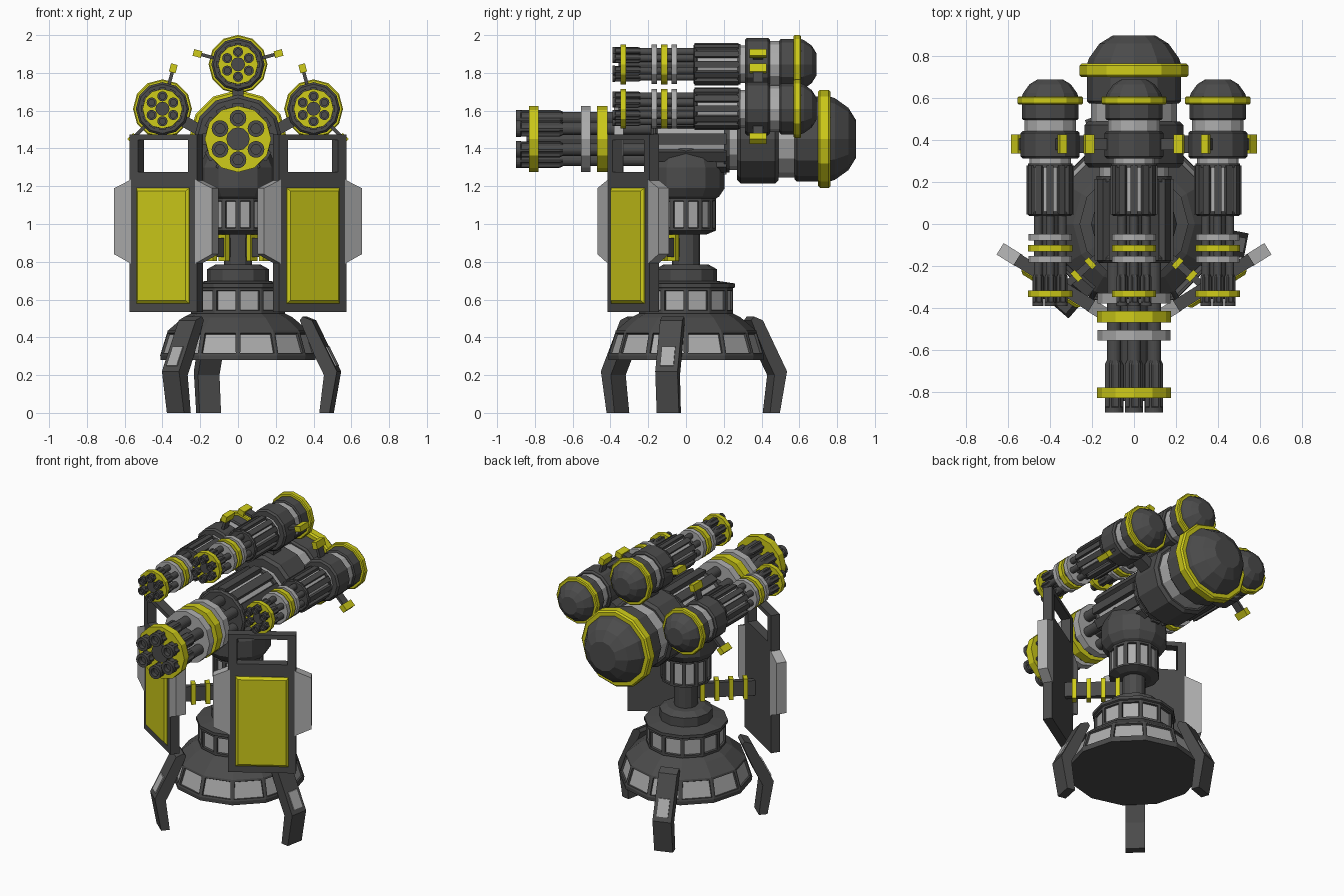
import bpy, bmesh
from math import radians, cos, sin, pi
from mathutils import Matrix, Vector

if "Cube" in bpy.data.objects:
    bpy.data.objects.remove(bpy.data.objects["Cube"])

def material(name, rgb):
    m = bpy.data.materials.new(name)
    m.diffuse_color = (*rgb, 1)
    m.use_nodes = True
    m.node_tree.nodes["Principled BSDF"].inputs["Base Color"].default_value = m.diffuse_color
    return m

DARK = material("dark_grey", (0.07, 0.07, 0.07))
LIGHT = material("light_grey", (0.42, 0.42, 0.42))
YELLOW = material("yellow", (0.62, 0.60, 0.01))
T = Matrix.Translation
I = Matrix.Identity(4)

def R(deg, axis):
    return Matrix.Rotation(radians(deg), 4, axis)

def finish(name, bm, mats, M):
    bm.transform(M)
    bmesh.ops.recalc_face_normals(bm, faces=bm.faces)
    me = bpy.data.meshes.new(name)
    bm.to_mesh(me)
    bm.free()
    for m in mats:
        me.materials.append(m)
    ob = bpy.data.objects.new(name, me)
    bpy.context.collection.objects.link(ob)
    return ob

# Revolved profile of (radius, height); "windows" lists bands given inset light panes
def lathe(name, prof, mat, M=I, n=12, windows=(), fluted=()):
    bm = bmesh.new()
    rings = []
    for i, (r, z) in enumerate(prof):
        ring = []
        for k in range(n):
            f = 0.8 if i in fluted and k % 4 > 1 else 1
            a = 2 * pi * k / n
            ring.append(bm.verts.new((r * f * cos(a), r * f * sin(a), z)))
        rings.append(ring)
    panes = []
    for i in range(len(rings) - 1):
        a, b = rings[i], rings[i + 1]
        for k in range(n):
            j = (k + 1) % n
            f = bm.faces.new((a[k], a[j], b[j], b[k]))
            if i in windows:
                panes.append(f)
    bm.faces.new(rings[0][::-1])
    bm.faces.new(rings[-1])
    bmesh.ops.recalc_face_normals(bm, faces=bm.faces)
    if panes:
        bmesh.ops.inset_individual(bm, faces=panes, thickness=0.018)
        bmesh.ops.inset_individual(bm, faces=panes, thickness=0.004, depth=-0.012)
        for f in panes:
            f.material_index = 1
    return finish(name, bm, [mat, LIGHT], M)

# Boxes given as (centre, size), joined into one object
def boxes(name, items, mat, M=I):
    bm = bmesh.new()
    for item in items:
        c, s = item[:2]
        local = item[2] if len(item) > 2 else I
        bmesh.ops.create_cube(bm, size=1, matrix=local @ T(c) @ Matrix.Diagonal((*s, 1)))
    return finish(name, bm, [mat], M)

# Polygon in the xz plane extruded along y, front face optionally bevelled
def prism(name, pts, y0, y1, mat, M=I, bevel=0):
    bm = bmesh.new()
    a = [bm.verts.new((x, y0, z)) for x, z in pts]
    b = [bm.verts.new((x, y1, z)) for x, z in pts]
    n = len(pts)
    front = bm.faces.new(a)
    bm.faces.new(b[::-1])
    for k in range(n):
        j = (k + 1) % n
        bm.faces.new((a[k], b[k], b[j], a[j]))
    bmesh.ops.recalc_face_normals(bm, faces=bm.faces)
    if bevel:
        bmesh.ops.inset_individual(bm, faces=[front], thickness=bevel, depth=bevel * 0.6)
    return finish(name, bm, [mat], M)

# Pedestal
lathe("base_skirt", [(0.41, 0.28), (0.412, 0.305), (0.372, 0.435), (0.29, 0.505), (0.24, 0.53)],
      DARK, windows=(1,))
lathe("base_ring", [(0.245, 0.52), (0.25, 0.53), (0.25, 0.66), (0.26, 0.665), (0.26, 0.685), (0.16, 0.70)],
      DARK, windows=(1,))
lathe("base_cap", [(0.165, 0.69), (0.165, 0.76), (0.12, 0.785)], DARK)
lathe("shaft", [(0.073, 0.77), (0.073, 0.97)], DARK)
lathe("swivel_ring", [(0.11, 0.945), (0.158, 0.965), (0.158, 1.135), (0.13, 1.14)], DARK, windows=(1,))
lathe("swivel_collar", [(0.15, 1.13), (0.175, 1.145), (0.205, 1.19), (0.205, 1.30), (0.16, 1.40)], DARK)

# Three legs
LEG = [(0.36, 0.51), (0.41, 0.49), (0.545, 0.22), (0.505, 0), (0.45, 0), (0.475, 0.2), (0.43, 0.29), (0.345, 0.49)]
PANE = [(0.475, 0.35), (0.487, 0.352), (0.538, 0.25), (0.525, 0.245)]
for i, ang in enumerate((-11, 109, 229)):
    M = R(ang, 'Z')
    prism(f"leg_{i}", LEG, -0.06, 0.06, DARK, M)
    prism(f"leg_pane_{i}", PANE, -0.036, 0.036, LIGHT, M)

# Gun, long axis on y; the small guns are 0.6 scale copies with side knobs
def gun(name, pos, roll=0, scale=1.0, knobs=False):
    G = T(pos) @ R(-roll, 'Y') @ Matrix.Scale(scale, 4)
    A = G @ R(-90, 'X')

    def disc(part, y0, y1, r, mat, c=0.0):
        lathe(f"{name}_{part}", [(r - c, y0), (r, y0 + c), (r, y1 - c), (r - c, y1)] if c
              else [(r, y0), (r, y1)], mat, A)

    # barrel cluster
    for k in range(6):
        a = pi / 2 + k * pi / 3
        B = A @ T((0.11 * cos(a), 0.11 * sin(a), 0))
        lathe(f"{name}_barrel_{k}",
              [(0.026, -0.87), (0.026, -0.9), (0.044, -0.9), (0.044, -0.875), (0.044, -0.87),
               (0.044, -0.67), (0.034, -0.65), (0.034, -0.15)], DARK, B, n=24, fluted=(4, 5))
    disc("core", -0.845, -0.15, 0.062, DARK)
    disc("muzzle_ring", -0.83, -0.78, 0.176, YELLOW)
    disc("front_clamp", -0.555, -0.505, 0.174, LIGHT)
    disc("middle_clamp", -0.47, -0.415, 0.176, YELLOW)
    disc("rear_clamp", -0.38, -0.33, 0.174, LIGHT)
    # ribbed shroud
    disc("shroud_core", -0.175, 0.29, 0.165, LIGHT)
    disc("shroud_front", -0.185, -0.15, 0.178, DARK, 0.012)
    disc("shroud_back", 0.20, 0.23, 0.178, DARK)
    boxes(f"{name}_shroud_ribs",
          [((0.17, 0.02, 0), (0.036, 0.39, 0.056), R(30 * k, 'Y')) for k in range(12)], DARK, G)
    # housing and rear dome
    disc("housing", 0.27, 0.49, 0.235, DARK, 0.018)
    disc("housing_band", 0.48, 0.59, 0.205, LIGHT)
    disc("rear_housing", 0.575, 0.72, 0.225, DARK, 0.012)
    disc("rear_ring", 0.70, 0.765, 0.26, YELLOW, 0.01)
    lathe(f"{name}_dome", [(0.225, 0.76), (0.215, 0.79), (0.165, 0.86), (0.10, 0.90)], DARK, A)
    if knobs:
        for side, ang in (("a", 15), ("b", 165)):
            K = G @ R(-ang, 'Y')
            boxes(f"{name}_knob_stem_{side}", [((0.28, 0.385, 0), (0.16, 0.09, 0.03))], DARK, K)
            boxes(f"{name}_knob_{side}", [((0.37, 0.385, 0), (0.075, 0.15, 0.06))], YELLOW, K)
        boxes(f"{name}_mount", [((0, 0.385, -0.27), (0.10, 0.14, 0.2))], DARK, G)

gun("main_gun", (0, 0, 1.45))
gun("top_gun", (0, 0.15, 1.845), 0, 0.6, True)
gun("left_gun", (-0.4, 0.15, 1.61), 60, 0.6, True)
gun("right_gun", (0.4, 0.15, 1.61), -60, 0.6, True)

# Shields with wings and arms, mirrored left and right
for side, s in (("right", 1), ("left", -1)):
    F = Matrix.Diagonal((s, 1, 1, 1))
    P = F @ T((0.38, -0.28, 0)) @ R(32, 'Z')
    boxes(f"{side}_shield_frame",
          [((0, 0, 0.905), (0.42, 0.06, 0.74)), ((0, 0, 1.46), (0.42, 0.06, 0.03)),
           ((-0.183, 0, 1.36), (0.054, 0.06, 0.17)), ((0.183, 0, 1.36), (0.054, 0.06, 0.17))], DARK, P)
    prism(f"{side}_shield_plate", [(-0.165, 0.58), (0.165, 0.58), (0.165, 1.19), (-0.165, 1.19)],
          -0.034, 0, YELLOW, P, bevel=0.022)
    for edge, e in (("outer", 1), ("inner", -1)):
        prism(f"{side}_{edge}_wing",
              [(e * 0.2, 0.79), (e * 0.305, 0.84), (e * 0.305, 1.19), (e * 0.2, 1.235)],
              -0.032, 0.032, LIGHT, P)
    arm = F @ R(-42, 'Z')
    boxes(f"{side}_arm", [((0.22, 0, 0.875), (0.42, 0.035, 0.10))], DARK, arm)
    boxes(f"{side}_arm_bands", [((d, 0, 0.875), (0.028, 0.055, 0.14)) for d in (0.1, 0.19, 0.28, 0.37)],
          YELLOW, arm)
